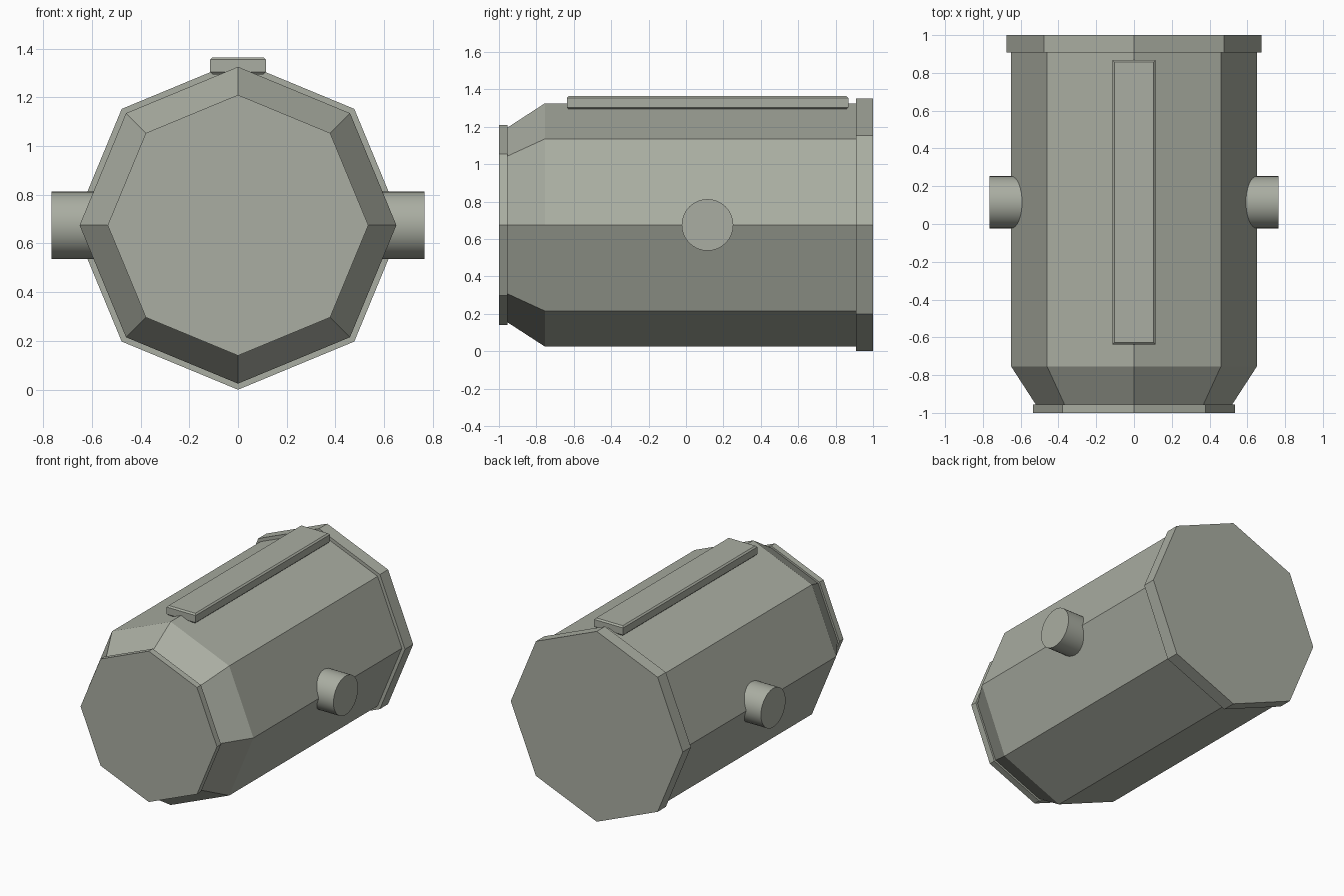
import bpy, bmesh, math

if "Cube" in bpy.data.objects:
    bpy.data.objects.remove(bpy.data.objects["Cube"])

CZ = 0.675  # height of the barrel axis

paint = bpy.data.materials.new("olive_grey")
paint.diffuse_color = (0.40, 0.42, 0.36, 1)
paint.use_nodes = True
paint.node_tree.nodes["Principled BSDF"].inputs["Base Color"].default_value = paint.diffuse_color


def finish(name, bm):
    bmesh.ops.recalc_face_normals(bm, faces=bm.faces)
    mesh = bpy.data.meshes.new(name)
    bm.to_mesh(mesh)
    bm.free()
    mesh.materials.append(paint)
    obj = bpy.data.objects.new(name, mesh)
    bpy.context.collection.objects.link(obj)
    return obj


def octagon_loft(name, sections):
    """Closed eight-sided solid along y from (y, radius) sections."""
    bm = bmesh.new()
    rings = []
    for y, r in sections:
        rings.append([bm.verts.new((r * math.cos(k * math.pi / 4), y,
                                    CZ + r * math.sin(k * math.pi / 4)))
                      for k in range(8)])
    for a, b in zip(rings, rings[1:]):
        for k in range(8):
            j = (k + 1) % 8
            bm.faces.new((a[k], a[j], b[j], b[k]))
    bm.faces.new(rings[0])
    bm.faces.new(rings[-1])
    return finish(name, bm)


# Main barrel with tapered front, and its end plates
octagon_loft("barrel", [(-0.96, 0.517), (-0.755, 0.65), (0.92, 0.65)])
octagon_loft("front_plate", [(-1.0, 0.535), (-0.955, 0.535)])
octagon_loft("back_flange", [(0.908, 0.675), (1.0, 0.675)])

# Round side pegs
for side, name in ((-1, "left_peg"), (1, "right_peg")):
    bpy.ops.mesh.primitive_cylinder_add(
        vertices=32, radius=0.138, depth=0.265,
        location=(side * 0.6325, 0.115, CZ), rotation=(0, math.pi / 2, 0))
    peg = bpy.context.object
    peg.name = name
    peg.data.materials.append(paint)
    bpy.ops.object.shade_smooth_by_angle(angle=math.radians(30))

# Strip along the top, chamfered along its upper and lower rims
bm = bmesh.new()
bmesh.ops.create_cube(bm, size=1)
for v in bm.verts:
    v.co = (v.co.x * 0.228, v.co.y * 1.505 + 0.115, v.co.z * 0.07 + 1.329)
rims = [e for e in bm.edges if abs(e.verts[0].co.z - e.verts[1].co.z) < 1e-4]
bmesh.ops.bevel(bm, geom=rims, offset=0.01, segments=1, affect='EDGES')
finish("top_strip", bm)
